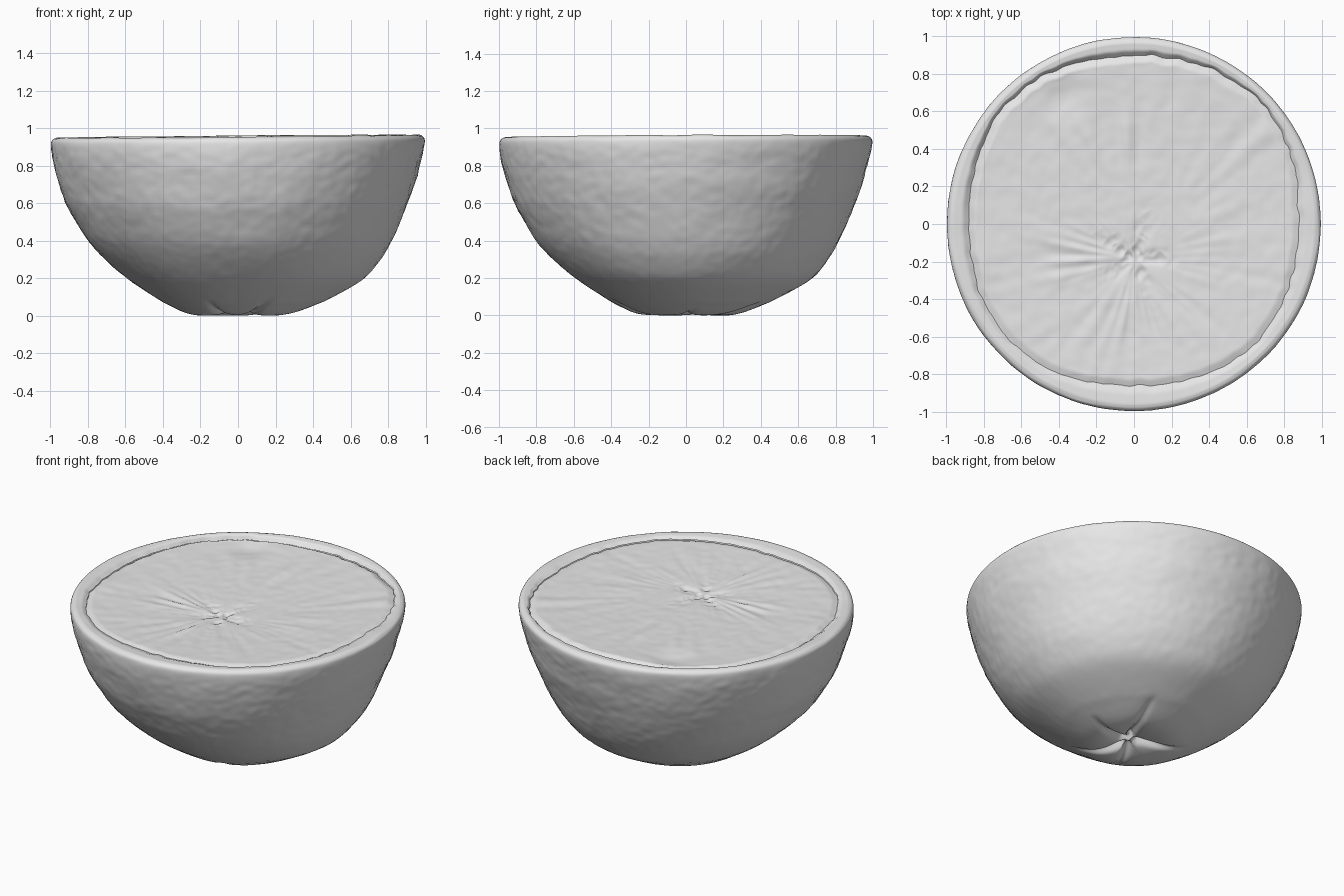
import bpy, bmesh
from math import sin, cos, pi, exp, radians, atan2, hypot
from mathutils import Vector, noise

cube = bpy.data.objects.get("Cube")
if cube:
    bpy.data.objects.remove(cube, do_unlink=True)

SEGMENTS = 256
TOP = 0.96

grey = bpy.data.materials.new("pale grey")
grey.use_nodes = True
grey.diffuse_color = (0.8, 0.8, 0.8, 1)
bsdf = grey.node_tree.nodes["Principled BSDF"]
bsdf.inputs["Base Color"].default_value = grey.diffuse_color
bsdf.inputs["Roughness"].default_value = 0.7


def wobble(x, y, z, scale):
    return noise.noise(Vector((x, y, z)) * scale)


def smooth_path(points, steps):
    """Catmull-Rom curve through the profile points."""
    pts = [Vector(p) for p in points]
    ends = [pts[0]] + pts + [pts[-1]]
    out = []
    for a, b, c, d in zip(ends, ends[1:], ends[2:], ends[3:]):
        for i in range(steps):
            t = i / steps
            out.append(b + (c - a) * t / 2 + (2 * a - 5 * b + 4 * c - d) * t * t / 2
                       + (3 * b - a - 3 * c + d) * t ** 3 / 2)
    return out + [pts[-1]]


def revolve(name, count, place):
    """Ring-by-ring surface with a pole at row zero."""
    bm = bmesh.new()
    pole = bm.verts.new(place(0, 0))
    rings = [[bm.verts.new(place(i, 2 * pi * j / SEGMENTS)) for j in range(SEGMENTS)]
             for i in range(1, count)]
    for j in range(SEGMENTS):
        k = (j + 1) % SEGMENTS
        bm.faces.new((pole, rings[0][j], rings[0][k]))
        for low, high in zip(rings, rings[1:]):
            bm.faces.new((low[j], high[j], high[k], low[k]))
    bmesh.ops.recalc_face_normals(bm, faces=bm.faces)
    # The pole face tells whether the open surface points the intended way
    bm.faces.ensure_lookup_table()
    if (bm.faces[0].normal.z > 0) != (name == "cut_face"):
        bmesh.ops.reverse_faces(bm, faces=bm.faces)
    mesh = bpy.data.meshes.new(name)
    bm.to_mesh(mesh)
    bm.free()
    mesh.materials.append(grey)
    obj = bpy.data.objects.new(name, mesh)
    bpy.context.collection.objects.link(obj)
    for p in mesh.polygons:
        p.use_smooth = True
    return obj


def groove_radius(a):
    ragged = 0.012 * wobble(cos(a), sin(a), 0, 14) + 0.008 * wobble(cos(a), sin(a), 3, 5)
    return 0.9 - 0.02 * cos(4 * a) + 0.018 * sin(a) + ragged


def tilt(x, y):
    return 0.008 * x + 0.004 * y


def groove_depth(a):
    return 0.012 + 0.014 * max(0, cos(a - radians(130)))


# Peel: (radius on the slim side, radius on the full side, height)
profile = smooth_path([
    (0, 0, 0.04), (0.08, 0.08, 0.022), (0.18, 0.2, 0.008), (0.27, 0.29, 0.02),
    (0.36, 0.4, 0.06), (0.43, 0.49, 0.1), (0.58, 0.665, 0.2), (0.7, 0.755, 0.3),
    (0.795, 0.815, 0.4), (0.86, 0.86, 0.5), (0.915, 0.9, 0.6), (0.95, 0.94, 0.7),
    (0.98, 0.967, 0.8), (0.995, 0.988, 0.88), (0.997, 0.996, 0.935),
    (0.985, 0.985, 0.957), (0.965, 0.965, 0.965)], 6)
RIM_ROWS = 8
CREASES = [(7, 0.36), (59, 0.5), (146, 0.36), (236, 0.4), (286, 0.42)]


def crease_lift(x, y):
    """Star of folds around the blossom end."""
    dx, dy = x - 0.01, y + 0.04
    r, a = hypot(dx, dy), atan2(dy, dx)
    lift = 0
    for angle, length in CREASES:
        bend = radians(angle) + 0.35 * r
        along = dx * cos(bend) + dy * sin(bend)
        across = dy * cos(bend) - dx * sin(bend)
        if 0 < along < length:
            fade = min(1, along / 0.05) * (1 - along / length)
            lift = max(lift, fade * (0.05 * exp(-(across / 0.022) ** 2)
                                     + 0.015 * exp(-(across / 0.06) ** 2)))
    return lift


def peel_point(i, a):
    side = 0.5 + 0.5 * max(-1, min(1, cos(a) + sin(a)))
    slim, full, z = profile[min(i, len(profile) - 1)]
    r = slim + (full - slim) * side
    if i >= len(profile):
        # Flat rim running in to the groove
        t = (i - len(profile) + 1) / RIM_ROWS
        r += (groove_radius(a) - r) * t
        z -= 0.006 * t + groove_depth(a) * max(0, t - 0.6) / 0.4
    x, y = r * cos(a), r * sin(a)
    if i < len(profile) - 6:
        dent = 0.006 * wobble(x, y, z, 4) + 0.004 * wobble(x, y, z, 22)
        grow = 1 + dent * min(1, r / 0.3) * min(1, (TOP - z) / 0.1)
        x, y = x * grow, y * grow
        z += crease_lift(x, y)
    else:
        z += 0.003 * wobble(x, y, 0, 6)
    return x, y, z + tilt(x, y) * (z / TOP) ** 4


# Cut face: gently sunk pulp, with radial fibres around an off-centre core
FACE_ROWS = 96
CORE = (0.0, -0.18)


def face_point(i, a):
    t = i / (FACE_ROWS - 1)
    r = groove_radius(a) * t
    x, y = r * cos(a), r * sin(a)
    dx, dy = x - CORE[0], y - CORE[1]
    d, b = hypot(dx, dy), atan2(dy, dx)
    edge = max(0, (t - 0.96) / 0.04)
    inner = min(1, (1 - t) / 0.06)
    z = TOP - 0.006 - 0.016 * (1 - t * t) * (1 - edge) - groove_depth(a) * edge
    # Fibres run outward from the core and fade in patches
    patch = max(0, 0.25 + wobble(x, y, 5, 3))
    fibre = noise.noise(Vector((cos(b) * 9, sin(b) * 9, d * 3)))
    z += inner * (0.012 * fibre * patch * min(1, d / 0.1) + 0.002 * wobble(x, y, 1, 16))
    # Ragged pith star and the shallow hollow near the back edge
    star = exp(-(d / (0.12 + 0.06 * cos(5 * b))) ** 2)
    z -= star * (0.008 + 0.02 * abs(wobble(x, y, 2, 18)))
    z -= 0.018 * exp(-(hypot(x + 0.38, y - 0.68) / 0.1) ** 2) * inner
    z += (1 - inner) * 0.003 * wobble(x, y, 0, 6)
    return x, y, z + tilt(x, y) * (z / TOP) ** 4


peel = revolve("peel", len(profile) + RIM_ROWS, peel_point)
cut_face = revolve("cut_face", FACE_ROWS, face_point)

# Rest the fruit on the ground
lowest = min(v.co.z for v in peel.data.vertices)
for part in (peel, cut_face):
    for v in part.data.vertices:
        v.co.z -= lowest
